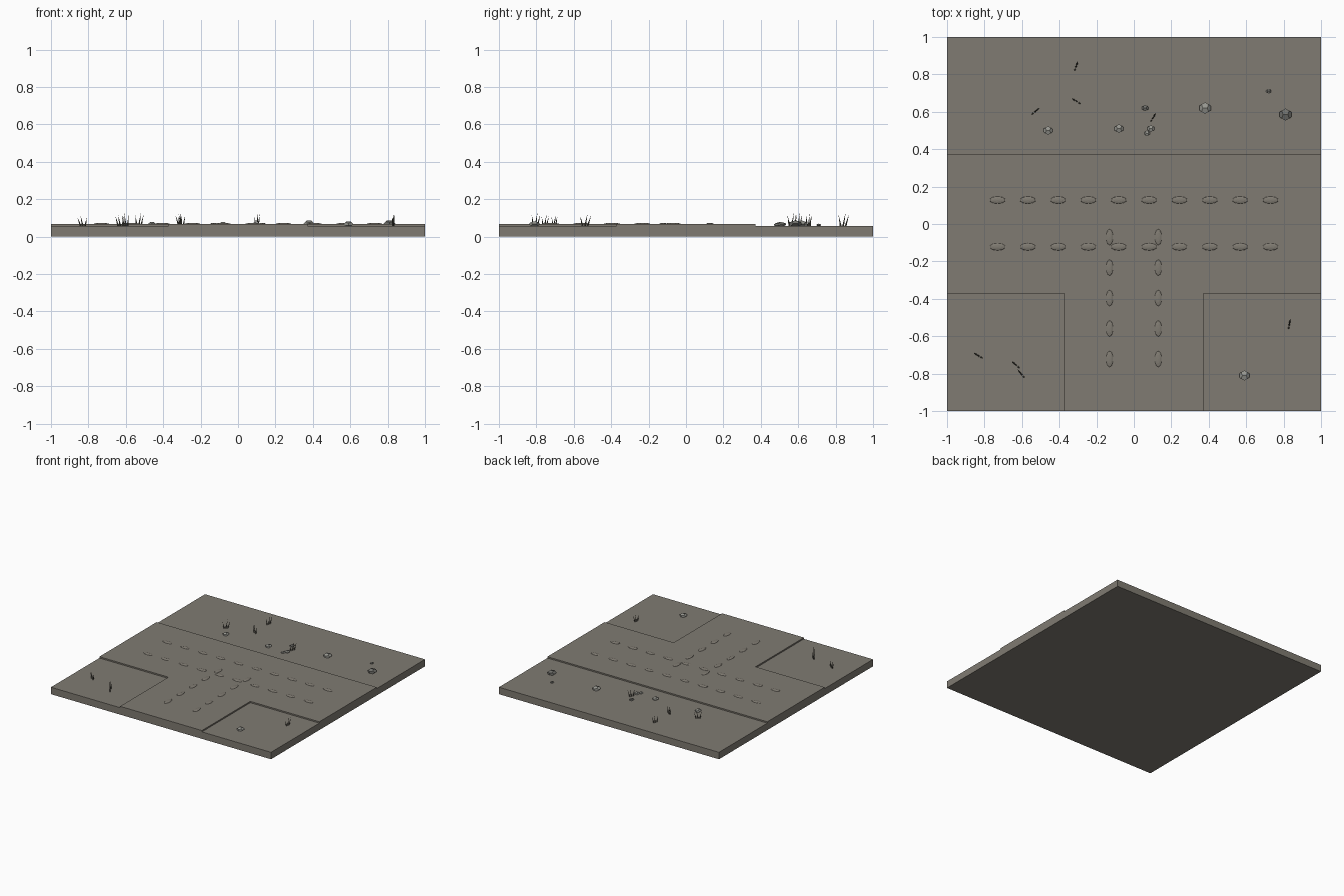
import bpy, bmesh, math
from mathutils import Vector

if "Cube" in bpy.data.objects:
    bpy.data.objects.remove(bpy.data.objects["Cube"])


def material(name, rgb):
    m = bpy.data.materials.new(name)
    m.diffuse_color = (*rgb, 1)
    m.use_nodes = True
    m.node_tree.nodes["Principled BSDF"].inputs["Base Color"].default_value = m.diffuse_color
    return m


EARTH = material("earth", (0.215, 0.198, 0.168))
PALE = material("pale_stone", (0.31, 0.31, 0.28))
DARK = material("dark_stone", (0.17, 0.17, 0.155))
GRASS = material("dry_grass", (0.13, 0.125, 0.10))

GROUND, ROAD = 0.057, 0.068


def finish(name, bm, mat):
    bmesh.ops.recalc_face_normals(bm, faces=bm.faces)
    me = bpy.data.meshes.new(name)
    bm.to_mesh(me)
    bm.free()
    me.materials.append(mat)
    ob = bpy.data.objects.new(name, me)
    bpy.context.collection.objects.link(ob)
    return ob


def prism(name, outline, z0, z1, mat):
    bm = bmesh.new()
    face = bm.faces.new([bm.verts.new((x, y, z0)) for x, y in outline])
    ext = bmesh.ops.extrude_face_region(bm, geom=[face])
    for v in ext["geom"]:
        if isinstance(v, bmesh.types.BMVert):
            v.co.z = z1
    return finish(name, bm, mat)


def stone(name, x, y, r, mat):
    # flattened twelve-sided pebble
    p = (1 + 5 ** 0.5) / 2
    q = 1 / p
    pts = [(a, b, c) for a in (-1, 1) for b in (-1, 1) for c in (-1, 1)]
    for a in (-1, 1):
        for b in (-1, 1):
            pts += [(0, a * p, b * q), (a * p, b * q, 0), (a * q, 0, b * p)]
    bm = bmesh.new()
    k = r / 3 ** 0.5
    for c in pts:
        bm.verts.new((x + c[0] * k, y + c[1] * k, GROUND + r * 0.35 + c[2] * k * 0.55))
    bmesh.ops.convex_hull(bm, input=bm.verts)
    bmesh.ops.dissolve_limit(bm, angle_limit=0.02, verts=bm.verts, edges=bm.edges)
    finish(name, bm, mat)


def blade(bm, base, tip, r=0.005):
    # thin four-sided spike
    b = [bm.verts.new((base[0] + r * math.cos(a * math.pi / 2),
                       base[1] + r * math.sin(a * math.pi / 2), base[2])) for a in range(4)]
    t = bm.verts.new(tip)
    bm.faces.new(b[::-1])
    for i in range(4):
        bm.faces.new((b[i], b[(i + 1) % 4], t))


# Ground slab and raised T-shaped road
prism("ground_slab", [(-1, -1), (1, -1), (1, 1), (-1, 1)], 0, GROUND, EARTH)
w = 0.372
prism("road", [(-w, -1), (w, -1), (w, -w), (1, -w), (1, w), (-1, w), (-1, -w), (-w, -w)],
      GROUND - 0.005, ROAD, EARTH)

# Low bumps along the wheel tracks
bm = bmesh.new()


def bump(x, y, lx, ly):
    res = bmesh.ops.create_uvsphere(bm, u_segments=10, v_segments=6, radius=1)
    for v in res["verts"]:
        v.co = Vector((x + v.co.x * lx, y + v.co.y * ly, ROAD - 0.001 + v.co.z * 0.007))


for i in range(10):
    for y in (0.128, -0.122):
        bump(-0.73 + i * 0.1622, y, 0.045, 0.02)
for i in range(5):
    for x in (-0.13, 0.13):
        bump(x, -0.07 - i * 0.163, 0.02, 0.045)
finish("wheel_track_bumps", bm, EARTH)

# Stones
for i, s in enumerate([(0.38, 0.62, 0.033), (-0.08, 0.51, 0.025), (0.09, 0.51, 0.02),
                       (0.07, 0.485, 0.016), (-0.46, 0.5, 0.025), (0.59, -0.81, 0.029)]):
    stone(f"pale_stone_{i}", *s, PALE)
for i, s in enumerate([(0.81, 0.585, 0.035), (0.72, 0.71, 0.014), (0.06, 0.62, 0.018)]):
    stone(f"dark_stone_{i}", *s, DARK)

# Grass tufts: x, y, lean direction in degrees, height
tufts = [(-0.31, 0.84, 70, 0.07), (-0.305, 0.655, 150, 0.065), (-0.53, 0.6, 40, 0.07),
         (0.1, 0.565, 60, 0.07), (-0.83, -0.705, 150, 0.055), (-0.63, -0.755, 140, 0.06),
         (-0.6, -0.805, 130, 0.07), (0.83, -0.54, 80, 0.065)]
for n, (x, y, deg, h) in enumerate(tufts):
    bm = bmesh.new()
    d = Vector((math.cos(math.radians(deg)), math.sin(math.radians(deg)), 0))
    for off, lean, k in ((-0.014, -0.012, 0.85), (0.0, 0.014, 1.0), (0.014, 0.02, 0.9)):
        base = Vector((x, y, GROUND)) + d * off
        blade(bm, base, base + d * lean + Vector((0, 0, h * k)))
    finish(f"grass_tuft_{n}", bm, GRASS)
